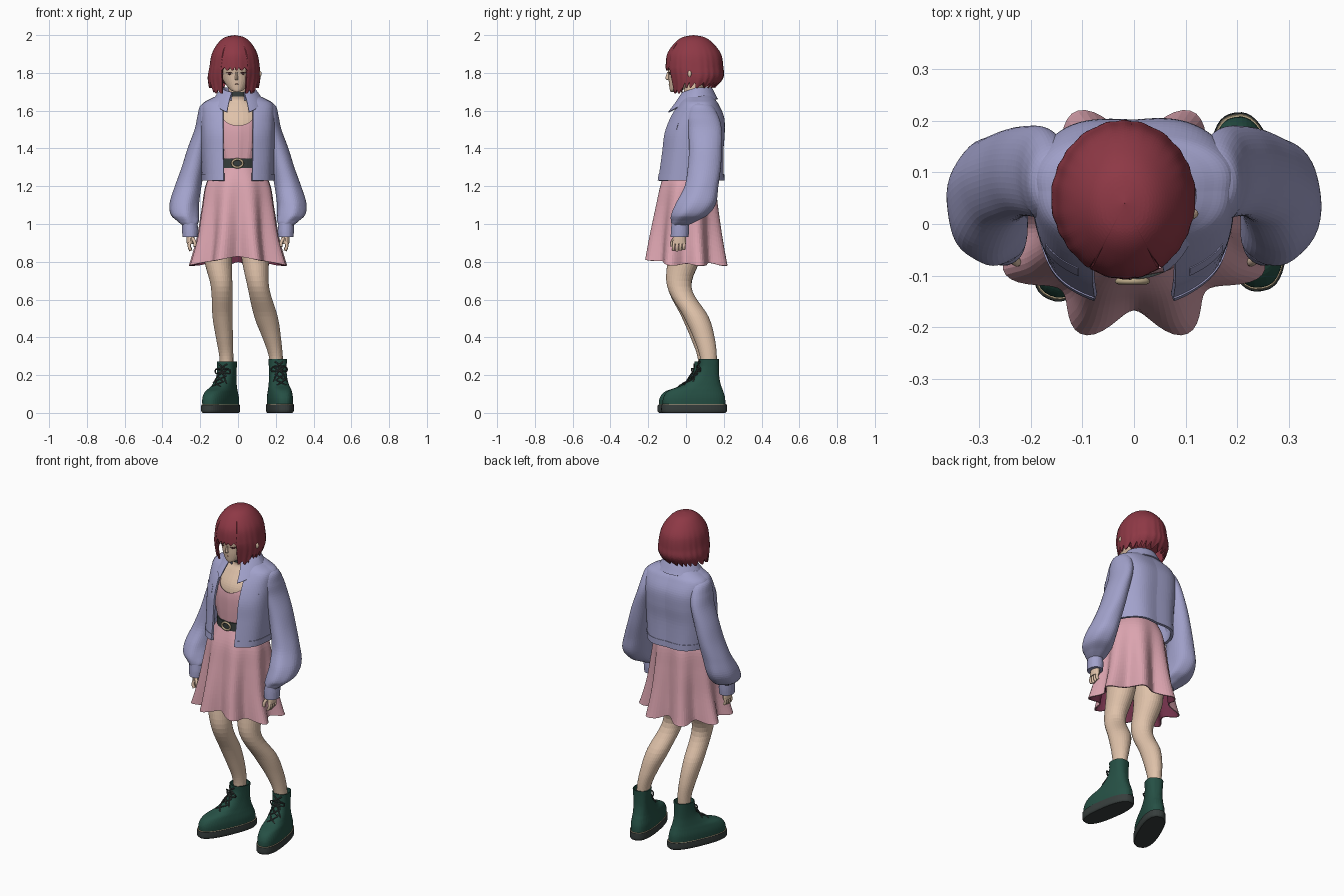
import bpy, bmesh, math
from mathutils import Vector
from math import sin, cos, pi, radians

cube = bpy.data.objects.get("Cube")
if cube:
    bpy.data.objects.remove(cube, do_unlink=True)


def material(name, r, g, b):
    m = bpy.data.materials.new(name)
    m.use_nodes = True
    m.diffuse_color = (r, g, b, 1)
    bsdf = next(n for n in m.node_tree.nodes if n.type == 'BSDF_PRINCIPLED')
    bsdf.inputs["Base Color"].default_value = (r, g, b, 1)
    bsdf.inputs["Roughness"].default_value = 0.8
    return m


skin = material("skin", .74, .54, .4)
red = material("hair red", .27, .04, .06)
lilac = material("lilac denim", .36, .36, .6)
pink = material("dress pink", .71, .37, .43)
lining = material("lining wine", .16, .03, .065)
green = material("boot green", .019, .08, .059)
charcoal = material("charcoal", .038, .048, .046)
tan = material("tan", .5, .4, .25)
dark = material("eye brown", .08, .025, .025)
lip = material("lip rose", .56, .28, .22)


def add(name, mesh, mats, thick=0):
    ob = bpy.data.objects.new(name, mesh)
    bpy.context.collection.objects.link(ob)
    for m in mats if isinstance(mats, tuple) else (mats,):
        mesh.materials.append(m)
    if thick:
        mod = ob.modifiers.new("thickness", 'SOLIDIFY')
        mod.thickness, mod.offset = thick, -1
        mod.material_offset = len(mesh.materials) - 1
    return ob


def sample(rings, t):
    """Smooth spline through rings of (x, y, z, radius x, radius y)."""
    f = min(max(t, 0), 1) * (len(rings) - 1)
    i = min(int(f), len(rings) - 2)
    f -= i
    a, b, c, d = (Vector(rings[min(max(k, 0), len(rings) - 1)]) for k in range(i - 1, i + 3))
    return b + (c - a) * (f / 2) + (a * 2 - b * 5 + c * 4 - d) * (f * f / 2) \
        + (b * 3 - a - c * 3 + d) * (f * f * f / 2)


def loft(name, rings, mat, n=32, span=None, lo=0, reach=None, swell=None,
         lift=None, power=1, thick=0, steps=6):
    """Skin over rings; angle 0 is the front, growing towards the left side."""
    bm = bmesh.new()
    rows = steps * (len(rings) - 1)
    start, end = (radians(a) for a in (span or (0, 360)))
    count = n + 1 if span else n
    grid = []
    for i in range(rows + 1):
        row = []
        for j in range(count):
            a = start + (end - start) * j / n
            t = lo + ((reach(a) if reach else 1) - lo) * i / rows
            x, y, z, rx, ry = sample(rings, t)
            k = 1 + (swell(a, t) if swell else 0)
            s, c = (math.copysign(abs(q) ** power, q) for q in (sin(a), cos(a)))
            z += lift(a, t) if lift else 0
            row.append(bm.verts.new((x + rx * k * s, y - ry * k * c, z)))
        grid.append(row)
    down = rings[-1][2] < rings[0][2]
    for r, s in zip(grid, grid[1:]):
        for j in range(n):
            q = (j + 1) % count
            face = (r[j], r[q], s[q], s[j])
            bm.faces.new(face[::-1] if down else face)
    if not span and not thick:
        bm.faces.new(grid[0] if down else grid[0][::-1])
        bm.faces.new(grid[-1][::-1] if down else grid[-1])
    me = bpy.data.meshes.new(name)
    bm.to_mesh(me)
    bm.free()
    return add(name, me, mat, thick)


def cord(name, pts, radius, mat, cyclic=False):
    cu = bpy.data.curves.new(name, 'CURVE')
    cu.dimensions, cu.bevel_depth, cu.use_fill_caps = '3D', radius, True
    cu.bevel_resolution, cu.resolution_u = 2, 5
    sp = cu.splines.new('BEZIER')
    sp.bezier_points.add(len(pts) - 1)
    for p, co in zip(sp.bezier_points, pts):
        p.co, p.handle_left_type, p.handle_right_type = co, 'AUTO', 'AUTO'
    sp.use_cyclic_u = cyclic
    tmp = bpy.data.objects.new(name + " path", cu)
    me = bpy.data.meshes.new_from_object(tmp)
    bpy.data.objects.remove(tmp)
    me.materials.clear()
    return add(name, me, mat)


def blob(name, loc, size, mat, turn=0):
    bm = bmesh.new()
    bmesh.ops.create_uvsphere(bm, u_segments=20, v_segments=12, radius=1)
    me = bpy.data.meshes.new(name)
    bm.to_mesh(me)
    bm.free()
    ob = add(name, me, mat)
    ob.location, ob.scale, ob.rotation_euler.z = loc, size, turn


def around(a):
    """Angle away from the front, 0 to pi."""
    return abs((a + pi) % (2 * pi) - pi)


# Head and face
loft("head", [(-.005, -.07, 1.698, .008, .01), (-.006, -.05, 1.712, .036, .036),
              (-.008, -.018, 1.75, .064, .073), (-.01, .002, 1.79, .078, .095),
              (-.012, .02, 1.84, .088, .115), (-.015, .04, 1.92, .08, .1)], skin)
loft("nose", [(-.008, -.092, 1.762, .006, .006), (-.008, -.098, 1.771, .008, .011),
              (-.008, -.094, 1.805, .004, .005)], skin, n=12)
blob("lips", (-.007, -.086, 1.741), (.012, .006, .003), lip)
blob("ear", (.103, .02, 1.795), (.022, .013, .022), skin)
for name, s in (("right", -1), ("left", 1)):
    x = -.009 + s * .036
    blob(name + "_eye", (x, -.085, 1.796), (.009, .004, .006), dark, s * .45)
    cord(name + "_lash", [(x - s * .015, -.092, 1.799), (x, -.09, 1.804),
                          (x + s * .017, -.078, 1.8)], .0014, dark)


# Bob hair with a jagged fringe and long front locks
def hair_reach(a):
    d = around(a)
    tooth = abs(sin(a * 13 + sin(a * 5)))
    if d < .54:
        return .665 + .05 * tooth
    return (.94 if d < 1.1 else .87) + .06 * tooth


loft("hair", [(-.018, .04, 2, .0003, .0003), (-.018, .04, 1.988, .052, .06),
              (-.018, .041, 1.955, .09, .104), (-.018, .043, 1.9, .121, .142),
              (-.018, .045, 1.83, .134, .152), (-.021, .046, 1.77, .14, .149),
              (-.022, .022, 1.69, .126, .106)], red, n=180, reach=hair_reach, thick=.008,
     swell=lambda a, t: .016 * cos(a * 22 + sin(a * 6)) * max(0, t - .35)
     - .3 * max(0, t - .68) * max(0, cos(a)))
blob("under_hair", (-.017, .07, 1.815), (.105, .1, .085), red)

# Neck, chest and choker
loft("neck_and_chest", [(0, .02, 1.4, .12, .1), (0, .03, 1.48, .138, .115), (0, .04, 1.55, .14, .115),
                        (0, .05, 1.62, .115, .082), (0, .045, 1.655, .06, .054),
                        (0, .04, 1.69, .051, .051), (-.005, .04, 1.77, .05, .05)], skin)
loft("choker", [(0, .042, 1.674, .06, .058), (0, .04, 1.7, .058, .057)], charcoal)

# Dress: bodice, belt and pleated skirt
loft("bodice", [(0, .01, 1.32, .115, .108), (0, .02, 1.42, .145, .122), (0, .03, 1.5, .15, .13),
                (0, .04, 1.55, .146, .127), (0, .05, 1.61, .125, .098)], pink, n=64, thick=.004,
     reach=lambda a: .6 + .4 * min(1, around(a) / .85) ** 2,
     swell=lambda a, t: .016 * cos(a * 14) * (1 - t))
loft("belt", [(0, .01, 1.297, .126, .117), (0, .01, 1.346, .126, .117)], charcoal, n=48)
cord("buckle", [(x, -.111, z) for x, z in ((-.026, 1.309), (.02, 1.309), (.02, 1.334), (-.026, 1.334))],
     .006, tan, True)
loft("skirt", [(0, .01, 1.31, .118, .108), (0, .01, 1.21, .172, .146), (0, .005, 1.08, .192, .166),
               (0, 0, .93, .211, .186), (0, 0, .78, .245, .205)], (pink, lining), n=128, thick=.006,
     reach=lambda a: .9 + .09 * min(1, around(a) / 1.3) - .035 * cos(8 * a) * around(a) / pi,
     swell=lambda a, t: -.18 * t ** 1.2 * cos(8 * a + .3 * sin(a)) * (1 - .3 * abs(sin(a))))

# Cropped jacket: shell, hem band, chest pockets and collar
jacket = [(0, .06, 1.69, .085, .075), (0, .062, 1.662, .145, .09), (0, .062, 1.632, .188, .11),
          (0, .055, 1.565, .196, .145), (0, .04, 1.48, .196, .163), (0, .03, 1.38, .193, .166),
          (0, .02, 1.23, .186, .178)]
creases = lambda a, t: .014 * sin(a * 7 + 1) * t * min(1, around(a) / 1.5) \
    + .07 * max(0, -sin(2 * around(a)))
opening = (21, 339)
loft("jacket", jacket, lilac, n=96, span=opening, power=.87, thick=.012, swell=creases)
loft("jacket_hem", jacket, lilac, n=96, span=opening, lo=.95, power=.87, thick=.016,
     swell=lambda a, t: creases(a, t) + .015, steps=1)
for name, span in (("left", (30, 58)), ("right", (302, 330))):
    loft(name + "_pocket_flap", jacket, lilac, n=12, span=span, lo=.56, power=.87, thick=.006,
         reach=lambda a: .64, swell=lambda a, t: creases(a, t) + .009, steps=1)
loft("collar", [(0, .055, 1.665, .078, .07), (0, .055, 1.705, .08, .076), (0, .055, 1.703, .09, .085),
                (0, .05, 1.655, .125, .115), (0, .045, 1.6, .152, .155)], lilac, n=64,
     span=(23, 337), thick=.006, reach=lambda a: .78 + .22 * max(0, cos(a)) ** 2,
     lift=lambda a, t: .014 - .027 * max(0, cos(a)))

# Balloon sleeves, cuffs and hands
sleeve = [(.14, .07, 1.65, .012, .025), (.153, .078, 1.627, .046, .062), (.165, .087, 1.57, .05, .085),
          (.181, .1, 1.5, .049, .089), (.211, .103, 1.4, .056, .087), (.237, .097, 1.3, .061, .088),
          (.264, .082, 1.2, .07, .09), (.284, .053, 1.11, .078, .106), (.281, .02, 1.05, .076, .097),
          (.264, -.012, 1.015, .058, .066), (.256, -.03, .995, .04, .044)]
cuff = [(.256, -.03, 1.005, .041, .046), (.253, -.032, .965, .043, .048), (.253, -.034, .93, .041, .047)]
palm = [(.252, -.032, .96, .022, .028), (.252, -.034, .925, .021, .034), (.254, -.036, .895, .017, .036)]
for name, s in (("right", -1), ("left", 1)):
    flip = lambda rings: [(s * r[0],) + r[1:] for r in rings]
    loft(name + "_sleeve", flip(sleeve), lilac, n=48,
         swell=lambda a, t: .05 * sin(a * 6 + t * 9) * max(0, t - .4))
    loft(name + "_cuff", flip(cuff), lilac)
    loft(name + "_hand", flip(palm), skin, n=16)
    for k in range(4):
        y = -.062 + k * .018
        cord(f"{name}_finger_{k + 1}", [(s * .255, y, .905), (s * .258, y - .004, .88),
                                        (s * .25, y - .004, .858 + .004 * abs(k - 1))], .0085, skin)
    cord(name + "_thumb", [(s * .245, -.055, .93), (s * .23, -.072, .905), (s * .226, -.074, .88)],
         .009, skin)

# Legs
loft("right_leg", [(-.085, 0, 1.1, .08, .09), (-.107, -.005, .85, .077, .09), (-.087, -.035, .67, .057, .064),
                   (-.082, .04, .51, .053, .064), (-.072, .08, .4, .045, .056),
                   (-.062, .103, .3, .037, .043), (-.06, .105, .2, .034, .036)], skin)
loft("left_leg", [(.085, 0, 1.1, .08, .09), (.09, -.005, .85, .075, .09), (.107, -.036, .67, .057, .064),
                  (.148, .053, .51, .062, .066), (.178, .095, .4, .049, .056),
                  (.2, .118, .3, .037, .045), (.208, .122, .2, .034, .036)], skin)

# Lace-up boots, toes towards the front, then turned and placed
upper = [(0, -.08, .03, .06, .167), (0, -.08, .08, .062, .165), (0, -.071, .118, .057, .145),
         (0, -.04, .147, .051, .103), (0, -.014, .19, .046, .068), (0, -.002, .24, .046, .054),
         (0, 0, .285, .049, .053)]
for name, x, y, turn, size in (("right", -.058, .102, -.41, (1.02, 1.06, .95)),
                               ("left", .21, .122, .15, (1, 1, 1))):
    parts = [loft(name + "_boot", upper, green, n=48, power=.8, thick=.005),
             loft(name + "_sole", [(0, -.08, 0, .06, .168), (0, -.08, .012, .066, .175),
                                   (0, -.08, .045, .066, .174)], charcoal, n=48, power=.8),
             loft(name + "_welt", [(0, -.08, .044, .0645, .1725), (0, -.08, .047, .063, .17)],
                  tan, n=48, power=.8)]
    spots = [sample(upper, .5 + .11 * k) for k in range(5)]
    for k, (p, q) in enumerate(zip(spots, spots[1:])):
        for s in (-1, 1):
            ends = [(s * w, r[1] - r[4] * d, r[2]) for w, r, d in ((-.024, p, .93), (.024, q, .93))]
            mid = (0, (p[1] - p[4] + q[1] - q[4]) / 2 - .004, (p[2] + q[2]) / 2)
            parts.append(cord(f"{name}_lace_{k}", [ends[0], mid, ends[1]], .004, charcoal))
    for s in (-1, 1):
        parts.append(cord(name + "_bow", [(0, -.062, .235), (s * .03, -.062, .245), (s * .042, -.052, .225),
                                          (s * .02, -.064, .222)], .004, charcoal, True))
        parts.append(cord(name + "_lace_end", [(0, -.062, .235), (s * .02, -.08, .2),
                                               (s * .038, -.09, .165)], .0035, charcoal))
    for ob in parts:
        ob.location, ob.rotation_euler.z, ob.scale = (x, y, 0), turn, size

# Smooth shading with crisp edges
for ob in bpy.context.view_layer.objects:
    ob.select_set(ob.type == 'MESH')
    if ob.type == 'MESH':
        bpy.context.view_layer.objects.active = ob
bpy.ops.object.shade_smooth_by_angle(angle=radians(50))
